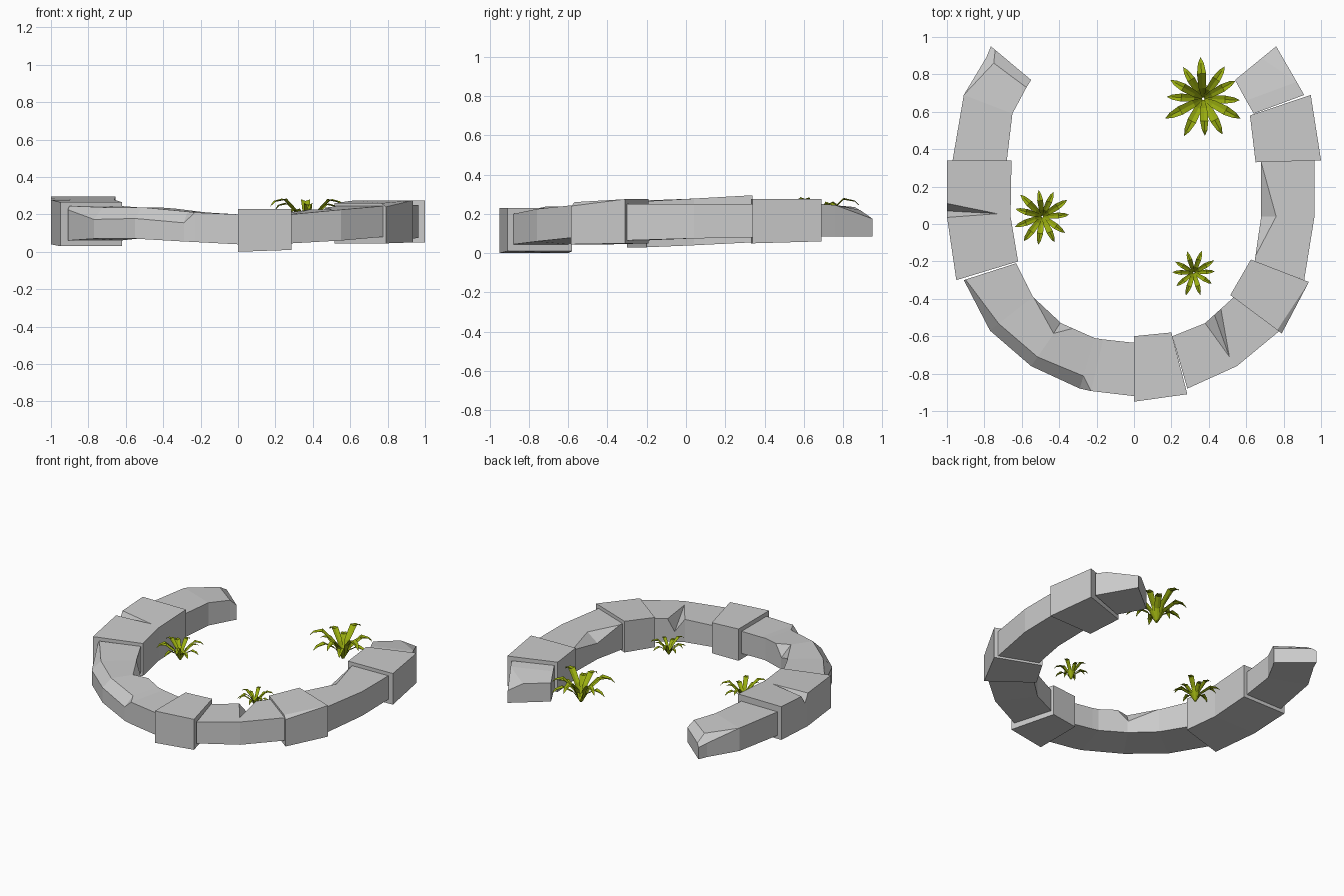
import bpy, bmesh, math, random
from mathutils import Vector

if "Cube" in bpy.data.objects:
    bpy.data.objects.remove(bpy.data.objects["Cube"])

random.seed(4)


def finish(name, bm, mat=None):
    me = bpy.data.meshes.new(name)
    bm.to_mesh(me)
    bm.free()
    ob = bpy.data.objects.new(name, me)
    bpy.context.collection.objects.link(ob)
    if mat:
        me.materials.append(mat)
    return ob


def stone(name, stations):
    """Loft blocks through stations: outer x,y, inner x,y, z bottom, z top, chamfer width, height."""
    bm = bmesh.new()
    rings = []
    for ox, oy, ix, iy, zb, zt, *ch in stations:
        cw, chh = ch or (0, 0)
        o, i = Vector((ox, oy, 0)), Vector((ix, iy, 0))
        c = o + (i - o).normalized() * cw
        pts = [(ix, iy, zb), (ox, oy, zb), (ox, oy, zt - chh), (c.x, c.y, zt), (ix, iy, zt)]
        rings.append([bm.verts.new(p) for p in pts])
    for a, b in zip(rings, rings[1:]):
        for k in range(5):
            n = (k + 1) % 5
            bm.faces.new((a[k], a[n], b[n], b[k]))
    bm.faces.new(rings[0])
    bm.faces.new(rings[-1][::-1])
    bmesh.ops.remove_doubles(bm, verts=bm.verts, dist=1e-5)
    bmesh.ops.recalc_face_normals(bm, faces=bm.faces)
    return finish(name, bm)


def chip(ob, apex, a, b, deep):
    """Cut a V-shaped chip: apex on the top, a and b on the rim, deep on the side wall."""
    C, A, B, D = map(Vector, (apex, a, b, deep))
    pts = [C] + [C + (p - C) * 1.4 for p in (A, B, D)]
    pts += [p + Vector((0, 0, 0.12)) for p in pts[:3]]
    bm = bmesh.new()
    for p in pts:
        bm.verts.new(p)
    res = bmesh.ops.convex_hull(bm, input=bm.verts)
    loose = [v for v in bm.verts if not v.link_faces]
    bmesh.ops.delete(bm, geom=loose, context='VERTS')
    bmesh.ops.recalc_face_normals(bm, faces=bm.faces)
    cutter = finish("chip_cutter", bm)
    cutter.hide_render = True
    m = ob.modifiers.new("chip", 'BOOLEAN')
    m.operation, m.object, m.solver = 'DIFFERENCE', cutter, 'EXACT'
    dg = bpy.context.evaluated_depsgraph_get()
    me = bpy.data.meshes.new_from_object(ob.evaluated_get(dg))
    ob.modifiers.clear()
    ob.data = me
    bpy.data.objects.remove(cutter)


# Left arm of the broken ring
stone("left_end_stone", [
    (-0.765, 0.95, -0.55, 0.77, 0.085, 0.19, 0.03, 0.02),
    (-0.79, 0.89, -0.575, 0.73, 0.085, 0.235, 0.05, 0.05),
    (-0.91, 0.69, -0.65, 0.59, 0.085, 0.25),
    (-0.97, 0.34, -0.68, 0.34, 0.08, 0.25)])
block_l = stone("left_block", [
    (-1.0, 0.34, -0.655, 0.34, 0.055, 0.295),
    (-1.0, 0.04, -0.66, 0.04, 0.04, 0.278),
    (-0.95, -0.30, -0.62, -0.20, 0.03, 0.265)])
chip(block_l, (-0.73, 0.055, 0.279), (-1.0, 0.11, 0.282), (-1.0, 0.035, 0.278), (-1.0, 0.07, 0.215))

# Long curved run with a worn outer edge
run = stone("front_left_run", [
    (-0.91, -0.30, -0.63, -0.21, 0.06, 0.245, 0.01, 0.02),
    (-0.77, -0.57, -0.54, -0.39, 0.07, 0.238, 0.06, 0.065),
    (-0.55, -0.76, -0.39, -0.53, 0.07, 0.238, 0.06, 0.06),
    (-0.29, -0.88, -0.21, -0.61, 0.055, 0.215, 0.07, 0.06),
    (-0.23, -0.893, -0.165, -0.617, 0.052, 0.21),
    (0.0, -0.92, 0.0, -0.635, 0.04, 0.20)])
chip(run, (-0.43, -0.585, 0.238), (-0.535, -0.395, 0.238), (-0.33, -0.56, 0.232), (-0.395, -0.53, 0.16))

# Front and right arm
stone("front_block", [
    (0.0, -0.95, 0.0, -0.60, 0.0, 0.23),
    (0.285, -0.91, 0.20, -0.58, 0.01, 0.23)])
run_r = stone("front_right_run", [
    (0.285, -0.88, 0.205, -0.60, 0.045, 0.20),
    (0.55, -0.76, 0.38, -0.53, 0.06, 0.225),
    (0.78, -0.57, 0.535, -0.39, 0.08, 0.245)])
chip(run_r, (0.51, -0.71, 0.225), (0.38, -0.53, 0.225), (0.465, -0.455, 0.235), (0.43, -0.485, 0.14))
stone("right_lower_block", [
    (0.79, -0.585, 0.515, -0.38, 0.045, 0.26, 0.03, 0.02),
    (0.935, -0.31, 0.625, -0.19, 0.05, 0.275)])
run_side = stone("right_run", [
    (0.91, -0.30, 0.645, -0.20, 0.065, 0.25),
    (0.965, 0.04, 0.68, 0.04, 0.075, 0.25),
    (0.965, 0.34, 0.68, 0.34, 0.08, 0.25)])
chip(run_side, (0.76, 0.04, 0.25), (0.68, 0.33, 0.25), (0.65, -0.17, 0.25), (0.68, 0.04, 0.19))
stone("right_upper_block", [
    (1.0, 0.34, 0.65, 0.33, 0.05, 0.275),
    (0.945, 0.69, 0.62, 0.58, 0.06, 0.275)])
stone("right_end_stone", [
    (0.91, 0.69, 0.64, 0.59, 0.085, 0.25),
    (0.87, 0.76, 0.60, 0.66, 0.085, 0.245),
    (0.76, 0.95, 0.54, 0.77, 0.085, 0.22, 0.10, 0.045)])

# Leafy plants inside the ring
green = bpy.data.materials.new("leaf_green")
green.diffuse_color = (0.32, 0.42, 0.005, 1)
green.use_nodes = True
green.node_tree.nodes["Principled BSDF"].inputs["Base Color"].default_value = green.diffuse_color


def plant(name, x, y, r, count):
    bm = bmesh.new()
    profile = [(0.03, 0.0, 0.03), (0.25, 0.45, 0.09), (0.6, 0.74, 0.11), (0.85, 0.70, 0.07), (1.0, 0.58, 0.0)]
    for k in range(count):
        a = 2 * math.pi * (k + random.uniform(-0.15, 0.15)) / count
        size = r * random.uniform(0.85, 1.03)
        lift = 1.1 if k % 2 else 0.8
        d, s = Vector((math.cos(a), math.sin(a), 0)), Vector((-math.sin(a), math.cos(a), 0))
        prev = None
        for t, z, w in profile:
            c = Vector((x, y, 0.09)) + d * t * size + Vector((0, 0, z * size * lift))
            up = Vector((0, 0, w * size * 0.35))
            if w:
                row = [bm.verts.new(p) for p in (c - s * w * size + up, c, c + s * w * size + up)]
            else:
                row = [bm.verts.new(c)]
            if prev:
                for j in (0, 1):
                    if w:
                        bm.faces.new((prev[j], row[j], row[j + 1], prev[j + 1]))
                    else:
                        bm.faces.new((prev[j], row[0], prev[j + 1]))
            prev = row
    for f in bm.faces:
        f.normal_update()
        if f.normal.z < 0:
            f.normal_flip()
    finish(name, bm, green)


plant("large_plant", 0.37, 0.67, 0.225, 12)
plant("medium_plant", -0.49, 0.04, 0.165, 11)
plant("small_plant", 0.32, -0.26, 0.13, 10)
